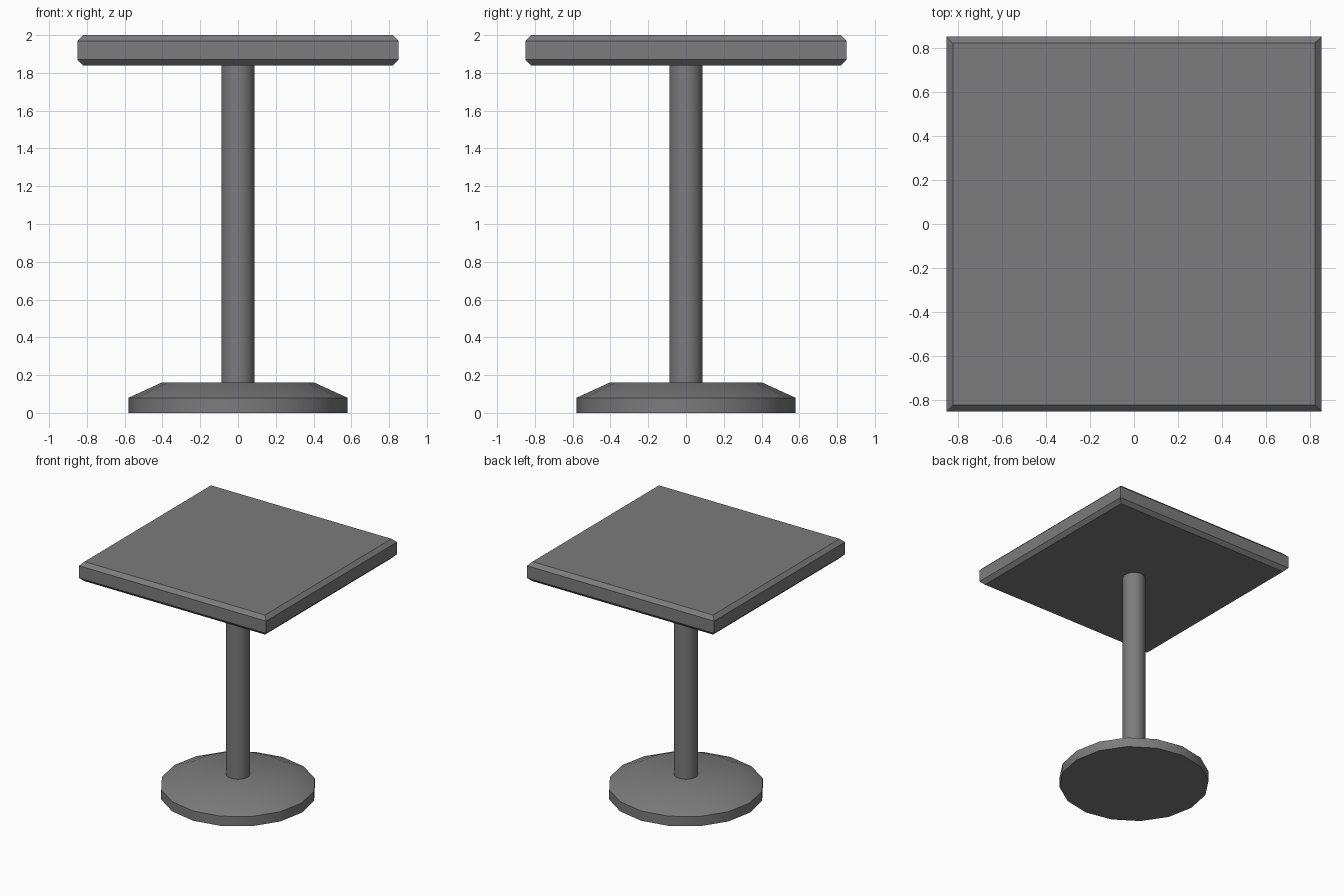
import bpy
import bmesh
import math

cube = bpy.data.objects.get("Cube")
if cube:
    bpy.data.objects.remove(cube, do_unlink=True)

grey = bpy.data.materials.new("grey")
grey.use_nodes = True
colour = (0.2, 0.2, 0.2, 1)
grey.diffuse_color = colour
grey.node_tree.nodes["Principled BSDF"].inputs["Base Color"].default_value = colour


def add_part(name, rings, sides, turn=0.0, smooth=False):
    """Stack (radius, height) rings into a closed solid."""
    bm = bmesh.new()
    loops = []
    for radius, z in rings:
        angles = [turn + math.tau * i / sides for i in range(sides)]
        loops.append([bm.verts.new((radius * math.cos(a), radius * math.sin(a), z))
                      for a in angles])
    for low, high in zip(loops, loops[1:]):
        for i in range(sides):
            j = (i + 1) % sides
            bm.faces.new((low[i], low[j], high[j], high[i]))
    bm.faces.new(reversed(loops[0]))
    bm.faces.new(loops[-1])
    mesh = bpy.data.meshes.new(name)
    bm.to_mesh(mesh)
    bm.free()
    mesh.materials.append(grey)
    obj = bpy.data.objects.new(name, mesh)
    bpy.context.collection.objects.link(obj)
    if smooth:
        bpy.ops.object.select_all(action="DESELECT")
        obj.select_set(True)
        bpy.context.view_layer.objects.active = obj
        bpy.ops.object.shade_smooth_by_angle(angle=math.radians(30))
    return obj


# Round foot with a sloping shoulder
add_part("base", [(0.58, 0), (0.58, 0.08), (0.405, 0.16)], 16, smooth=True)

# Central post
add_part("post", [(0.088, 0.15), (0.088, 1.85)], 32, smooth=True)

# Square top, chamfered along its upper and lower rims
edge, rim = 0.85 * math.sqrt(2), 0.82 * math.sqrt(2)
add_part("table_top", [(rim, 1.84), (edge, 1.87), (edge, 1.97), (rim, 2)],
         4, turn=math.pi / 4)
